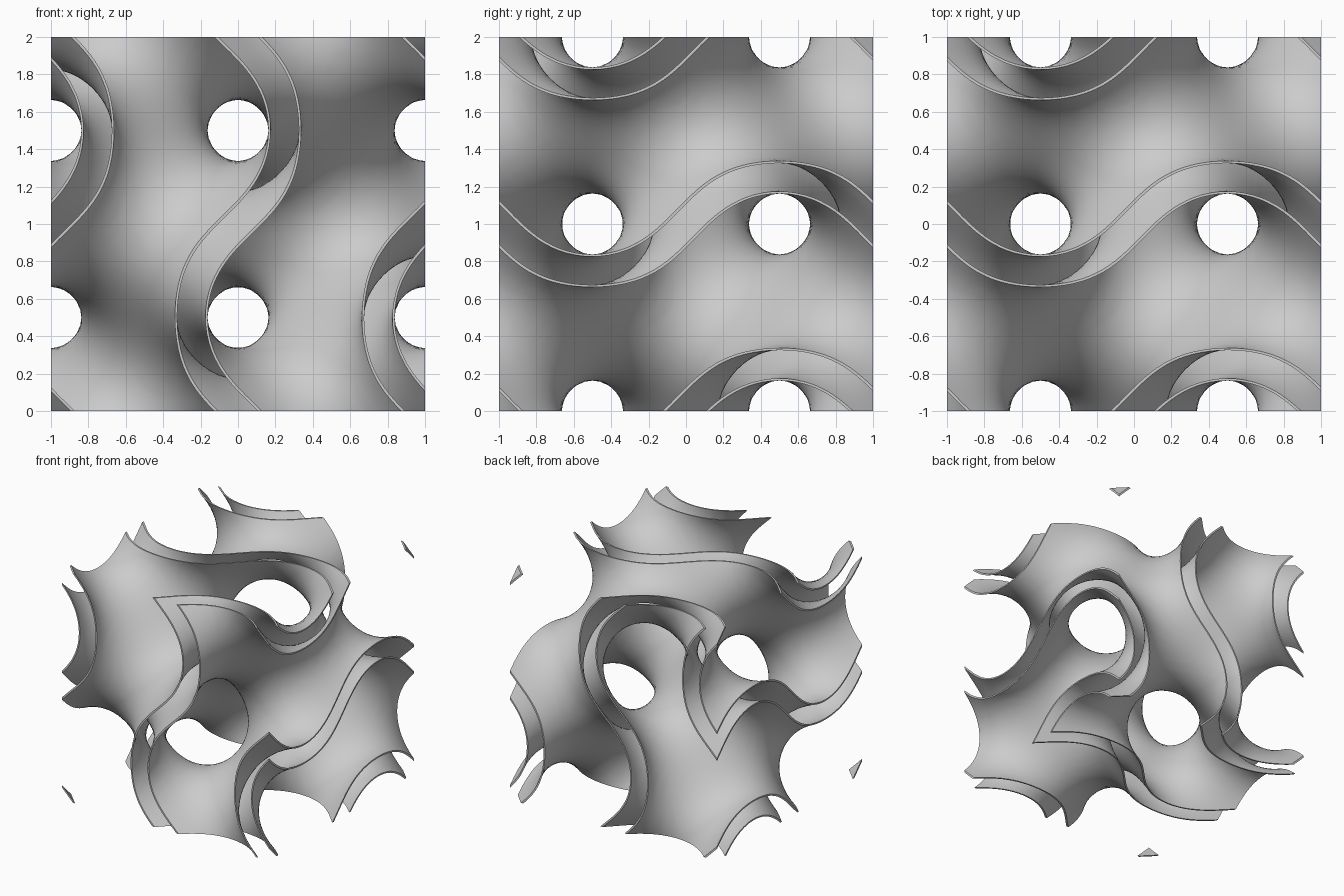
import bpy, bmesh
from math import sin, cos, pi
from itertools import product
from mathutils import Vector

CELLS = 46           # grid cells along the block
MARGIN = 2           # extra cells, trimmed off later
STEP = 2 / CELLS
LEVEL = 0.358        # each wall follows field = +LEVEL or -LEVEL
HALF = 0.006         # half the wall thickness

cube = bpy.data.objects.get("Cube")
if cube:
    bpy.data.objects.remove(cube, do_unlink=True)

grey = bpy.data.materials.new("plain_grey")
grey.use_nodes = True
grey.diffuse_color = (0.6, 0.6, 0.6, 1)
grey.node_tree.nodes["Principled BSDF"].inputs["Base Color"].default_value = (0.6, 0.6, 0.6, 1)


def field(p):
    x, y, z = (pi * c for c in p)
    return sin(x) * cos(y) + sin(y) * cos(z) + sin(z) * cos(x)


def gradient(p):
    x, y, z = (pi * c for c in p)
    return pi * Vector((cos(x) * cos(y) - sin(z) * sin(x),
                        cos(y) * cos(z) - sin(x) * sin(y),
                        cos(z) * cos(x) - sin(y) * sin(z)))


def in_plane(p, g):
    """Keep points on the block's sides within those sides."""
    return Vector([0 if abs(abs(c) - 1) < 1e-4 else d for c, d in zip(p, g)])


def settle(p, level):
    """Move a point onto the level surface."""
    for _ in range(4):
        d = in_plane(p, gradient(p))
        p = p + d * ((level - field(p)) / max(d.length_squared, 0.5))
    return p


def shifted(p, dist):
    g = gradient(p)
    d = in_plane(p, g)
    return p + d * (dist * g.length / max(d.length_squared, 0.5))


# Sample the field on a grid
span = range(-MARGIN, CELLS + MARGIN + 1)
point = lambda k: Vector([-1 + STEP * c for c in k])
samples = {k: field(point(k)) for k in product(span, repeat=3)}
axes = [(1, 0, 0), (0, 1, 0), (0, 0, 1)]
add = lambda a, b: (a[0] + b[0], a[1] + b[1], a[2] + b[2])
sub = lambda a, b: (a[0] - b[0], a[1] - b[1], a[2] - b[2])


def level_sheet(level):
    """One quad per crossed grid edge, one vertex per crossed cell."""
    crossings, quads = {}, []
    for k, v in samples.items():
        for a in range(3):
            w = samples.get(add(k, axes[a]))
            if w is None or (v < level) == (w < level):
                continue
            hit = point(k) + Vector(axes[a]) * STEP * (level - v) / (w - v)
            u, t = axes[(a + 1) % 3], axes[(a + 2) % 3]
            ring = [k, sub(k, u), sub(sub(k, u), t), sub(k, t)]
            for c in ring:
                crossings.setdefault(c, []).append(hit)
            quads.append(ring if w > v else ring[::-1])
    bm = bmesh.new()
    verts = {c: bm.verts.new(settle(sum(h, Vector()) / len(h), level))
             for c, h in crossings.items()}
    for ring in quads:
        bm.faces.new([verts[c] for c in ring])
    # Trim to the block
    for axis in axes:
        for side in (-1, 1):
            n = Vector(axis) * side
            bmesh.ops.bisect_plane(bm, geom=bm.verts[:] + bm.edges[:] + bm.faces[:],
                                   dist=0.011, plane_co=n, plane_no=n,
                                   use_snap_center=True, clear_outer=True)
    for v in bm.verts:
        v.co = settle(v.co, level)
    bm.normal_update()
    for f in bm.faces:
        if f.normal.dot(gradient(f.calc_center_median())) < 0:
            f.normal_flip()
    return bm


def build_wall(name, level):
    sheet = level_sheet(level)
    sheet.verts.index_update()
    bm = bmesh.new()
    up = Vector((0, 0, 1))
    front = [bm.verts.new(shifted(v.co, HALF) + up) for v in sheet.verts]
    back = [bm.verts.new(shifted(v.co, -HALF) + up) for v in sheet.verts]
    for f in sheet.faces:
        ids = [v.index for v in f.verts]
        bm.faces.new([front[i] for i in ids])
        bm.faces.new([back[i] for i in reversed(ids)])
        # Flat rim along the trimmed border
        for loop in f.loops:
            if loop.edge.is_boundary:
                a, b = loop.vert.index, loop.link_loop_next.vert.index
                bm.faces.new([front[b], front[a], back[a], back[b]])
    mesh = bpy.data.meshes.new(name)
    bm.to_mesh(mesh)
    bm.free()
    sheet.free()
    mesh.materials.append(grey)
    obj = bpy.data.objects.new(name, mesh)
    bpy.context.collection.objects.link(obj)
    bpy.ops.object.select_all(action='DESELECT')
    obj.select_set(True)
    bpy.context.view_layer.objects.active = obj
    bpy.ops.object.shade_smooth_by_angle()


build_wall("first_curved_wall", LEVEL)
build_wall("second_curved_wall", -LEVEL)
